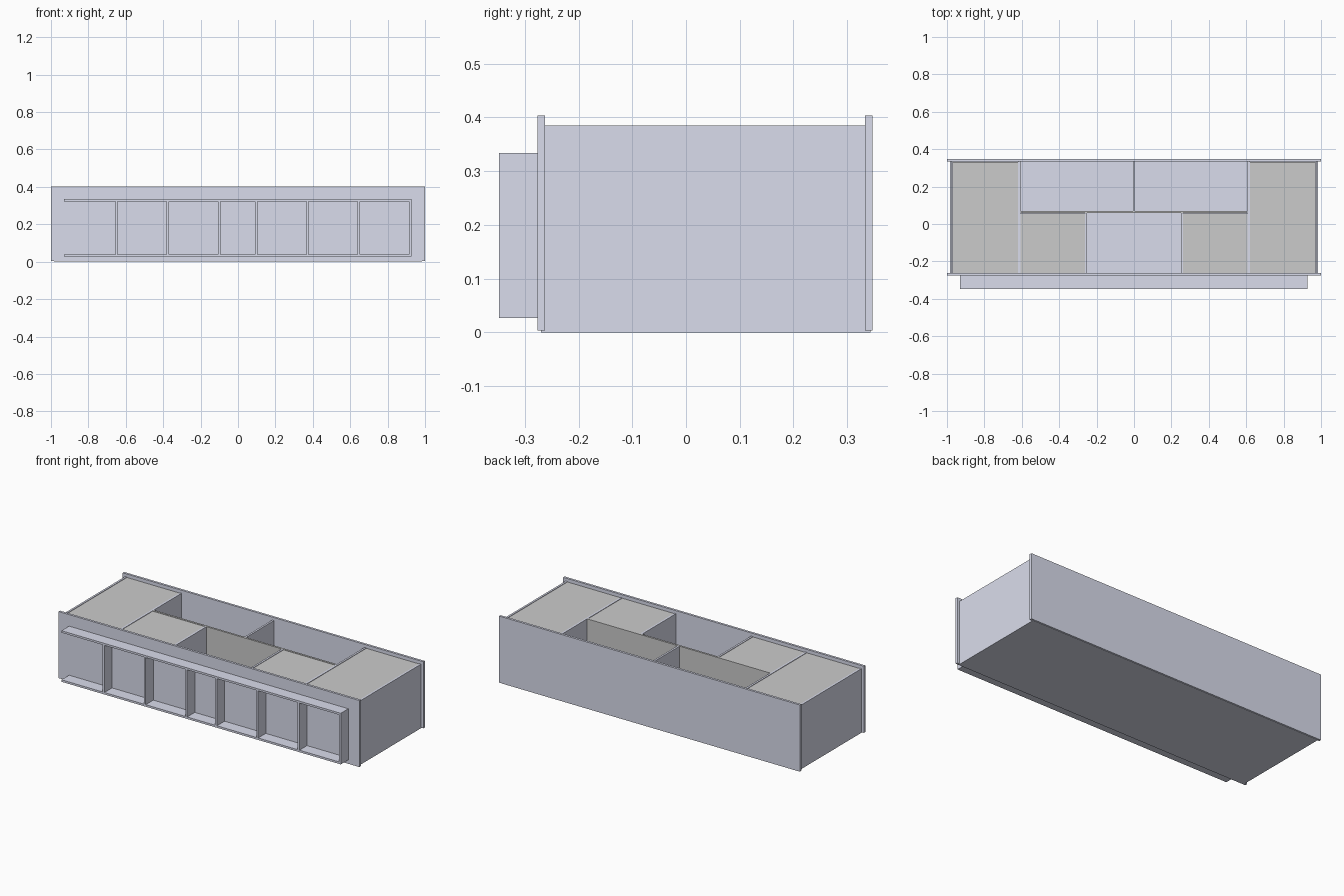
import bpy

if "Cube" in bpy.data.objects:
    bpy.data.objects.remove(bpy.data.objects["Cube"])

T = 0.012  # board thickness


def material(name, color):
    m = bpy.data.materials.new(name)
    m.diffuse_color = color
    m.use_nodes = True
    m.node_tree.nodes["Principled BSDF"].inputs["Base Color"].default_value = m.diffuse_color
    return m


BODY = material("blue_grey_board", (0.70, 0.72, 0.84, 1))
GREY = material("grey_board", (0.70, 0.70, 0.70, 1))


def board(name, x, y, z, mat=BODY):
    """Box from (min, max) ranges on each axis."""
    bpy.ops.mesh.primitive_cube_add(size=1, location=[(a + b) / 2 for a, b in (x, y, z)])
    o = bpy.context.object
    o.name = name
    o.scale = [b - a for a, b in (x, y, z)]
    bpy.ops.object.transform_apply(location=False, rotation=False, scale=True)
    o.data.materials.append(mat)
    return o


def pair(name, x, y, z, mat=BODY):
    """The same board on both sides of x = 0."""
    board(name + "_right", x, y, z, mat)
    board(name + "_left", (-x[1], -x[0]), y, z, mat)


F, B, TOP = -0.262, 0.333, 0.385   # inner front, inner back, carcass top
MID = 0.058                        # front face of the lengthwise divider

# Outer case
board("floor", (-0.984, 0.984), (-0.27, 0.343), (0, T))
board("front_panel", (-1, 1), (F - 0.014, F), (0.003, 0.403))
board("back_panel", (-1, 1), (B, B + 0.014), (0.003, 0.403))
pair("side_panel", (0.972, 0.984), (F, B), (T, TOP))

# Inner dividers
pair("end_divider", (0.608, 0.620), (F, B), (T, TOP))
board("lengthwise_divider", (-0.608, 0.608), (MID, MID + T), (T, TOP), GREY)
board("rear_centre_divider", (-T / 2, T / 2), (MID + T, B), (T, TOP))
pair("front_divider", (0.250, 0.262), (F, MID), (T, TOP))

# Lids closing the end and small front compartments
pair("end_lid", (0.621, 0.971), (F + 0.001, B - 0.001), (TOP - T - 0.002, TOP - 0.002), GREY)
pair("small_lid", (0.263, 0.607), (F + 0.001, MID - 0.001), (TOP - T - 0.002, TOP - 0.002), GREY)

# Front shelf rack: two rails and uprights, open at the left end
RACK = (-0.348, F - 0.014)
board("rack_top_rail", (-0.93, 0.927), RACK, (0.322, 0.334))
board("rack_bottom_rail", (-0.93, 0.927), RACK, (0.027, 0.039))
for i, x in enumerate((-0.65, -0.376, -0.10, 0.098, 0.372, 0.646, 0.921)):
    board(f"rack_upright_{i + 1}", (x - T / 2, x + T / 2), RACK, (0.039, 0.322))
